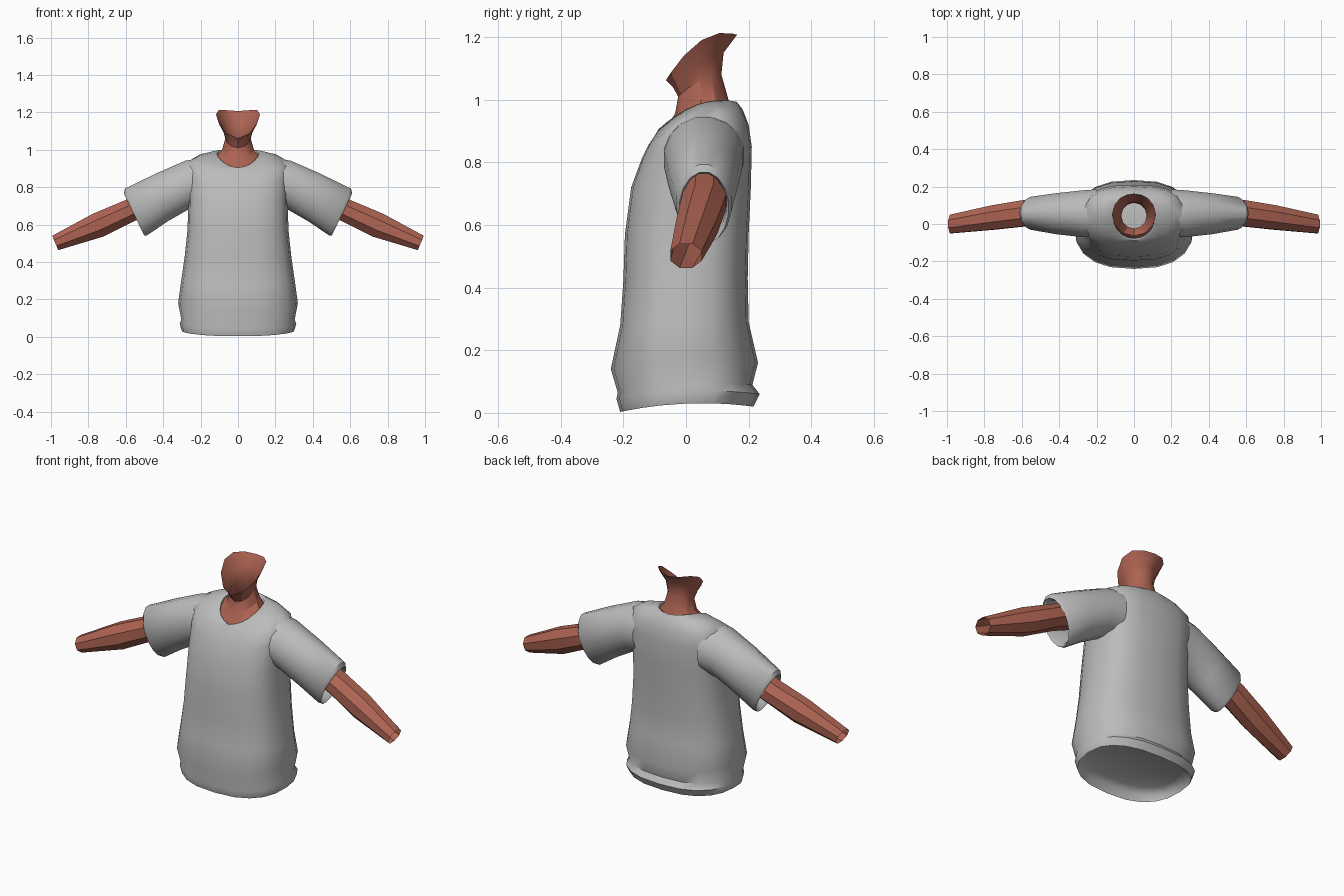
import bpy, bmesh, math


def material(name, rgb):
    m = bpy.data.materials.new(name)
    m.diffuse_color = (*rgb, 1)
    return m


SHIRT = material("shirt grey", (0.50, 0.50, 0.50))
SKIN = material("warm skin", (0.42, 0.125, 0.085))


def power(c, n):
    return math.copysign(abs(c) ** (2 / n), c)


def body_ring(fy, fz, sx, sz, by, bz, n=2.0, count=20):
    """Upright ring through a front point, side points and a back point."""
    pts = []
    for i in range(count):
        a = math.tau * i / count
        c, s = power(math.cos(a), n), power(math.sin(a), n)
        z = sz + (bz - fz) / 2 * s + ((bz + fz) / 2 - sz) * s * s
        pts.append((sx * c, (fy + by) / 2 + (by - fy) / 2 * s, z))
    return pts


def limb_ring(tx, tz, bx, bz, y0, y1, count=10, n=2.0):
    """Tilted ring through a top point, a bottom point and two y limits."""
    pts = []
    for i in range(count):
        a = math.tau * (i + 0.5) / count
        k = 1 / math.cos(math.pi / count)
        c, s = power(math.cos(a), n) * k, power(math.sin(a), n)
        pts.append(((tx + bx) / 2 + (tx - bx) / 2 * s,
                    (y0 + y1) / 2 + (y1 - y0) / 2 * c,
                    (tz + bz) / 2 + (tz - bz) / 2 * s))
    return pts


def loft(name, rings, mat, cap_start=False, mirror=False, angle=40, smooth=0):
    bm = bmesh.new()
    loops = [[bm.verts.new(p) for p in ring] for ring in rings]
    n = len(loops[0])
    for a, b in zip(loops, loops[1:]):
        for i in range(n):
            j = (i + 1) % n
            bm.faces.new((a[i], a[j], b[j], b[i]))
    if cap_start:
        bm.faces.new(loops[0][::-1])
    bmesh.ops.recalc_face_normals(bm, faces=bm.faces)
    me = bpy.data.meshes.new(name)
    bm.to_mesh(me)
    bm.free()
    me.materials.append(mat)
    ob = bpy.data.objects.new(name, me)
    bpy.context.collection.objects.link(ob)
    bpy.ops.object.select_all(action='DESELECT')
    ob.select_set(True)
    bpy.context.view_layer.objects.active = ob
    bpy.ops.object.shade_smooth_by_angle(angle=math.radians(angle))
    if mirror:
        ob.modifiers.new("other side", 'MIRROR')
    return ob


# shirt body: recessed underside, hem, folded bulge, chest, shoulders, collar lip
loft("shirt_body", [
    body_ring(-0.17, 0.07, 0.25, 0.07, 0.17, 0.07, 2.5),
    body_ring(-0.20, 0.045, 0.29, 0.055, 0.205, 0.05, 2.5),
    body_ring(-0.21, 0.003, 0.30, 0.03, 0.215, 0.02, 2.5),
    body_ring(-0.222, 0.045, 0.312, 0.07, 0.235, 0.06, 2.5),
    body_ring(-0.218, 0.065, 0.303, 0.09, 0.212, 0.09, 2.5),
    body_ring(-0.24, 0.14, 0.32, 0.18, 0.23, 0.16, 2.5),
    body_ring(-0.21, 0.28, 0.305, 0.29, 0.20, 0.29, 2.6),
    body_ring(-0.20, 0.42, 0.285, 0.43, 0.197, 0.43, 2.7),
    body_ring(-0.195, 0.57, 0.27, 0.57, 0.20, 0.57, 2.8),
    body_ring(-0.175, 0.72, 0.265, 0.74, 0.207, 0.72, 2.8),
    body_ring(-0.14, 0.815, 0.27, 0.87, 0.21, 0.85, 2.8),
    body_ring(-0.12, 0.855, 0.265, 0.94, 0.20, 0.92, 2.7),
    body_ring(-0.10, 0.885, 0.21, 0.965, 0.18, 0.97, 2.4),
    body_ring(-0.088, 0.905, 0.125, 0.985, 0.162, 0.993),
    body_ring(-0.078, 0.905, 0.112, 0.98, 0.152, 0.985),
    body_ring(-0.072, 0.88, 0.112, 0.955, 0.145, 0.96),
], SHIRT, cap_start=True, angle=50)

# sleeves: wide at the shoulder, turned in at the cuff
loft("sleeve", [
    limb_ring(0.20, 0.955, 0.20, 0.69, -0.07, 0.185, 16),
    limb_ring(0.28, 0.945, 0.27, 0.675, -0.07, 0.18, 16),
    limb_ring(0.44, 0.875, 0.375, 0.615, -0.055, 0.165, 16),
    limb_ring(0.605, 0.795, 0.485, 0.54, -0.03, 0.145, 16),
    limb_ring(0.612, 0.77, 0.50, 0.538, -0.02, 0.135, 16),
    limb_ring(0.59, 0.765, 0.49, 0.56, -0.012, 0.127, 16),
    limb_ring(0.42, 0.85, 0.37, 0.65, -0.03, 0.14, 16),
], SHIRT, mirror=True)

# bare arms, open at the wrist
loft("arm", [
    limb_ring(0.42, 0.815, 0.37, 0.69, -0.01, 0.135, 8),
    limb_ring(0.61, 0.733, 0.55, 0.615, -0.012, 0.128, 8),
    limb_ring(0.78, 0.662, 0.72, 0.53, -0.03, 0.10, 8),
    limb_ring(0.995, 0.543, 0.96, 0.46, -0.05, 0.05, 8),
], SKIN, mirror=True, angle=30)

# neck: open tube with a rim rising from the chin to the back of the head
loft("neck", [
    body_ring(-0.08, 0.89, 0.115, 0.965, 0.15, 0.965, count=12),
    body_ring(-0.035, 0.955, 0.085, 1.0, 0.137, 0.995, count=12),
    body_ring(-0.025, 1.01, 0.068, 1.06, 0.113, 1.08, count=12),
    body_ring(-0.042, 1.04, 0.082, 1.11, 0.12, 1.15, count=12),
    body_ring(-0.064, 1.062, 0.118, 1.19, 0.163, 1.207, count=12),
], SKIN, angle=30)
